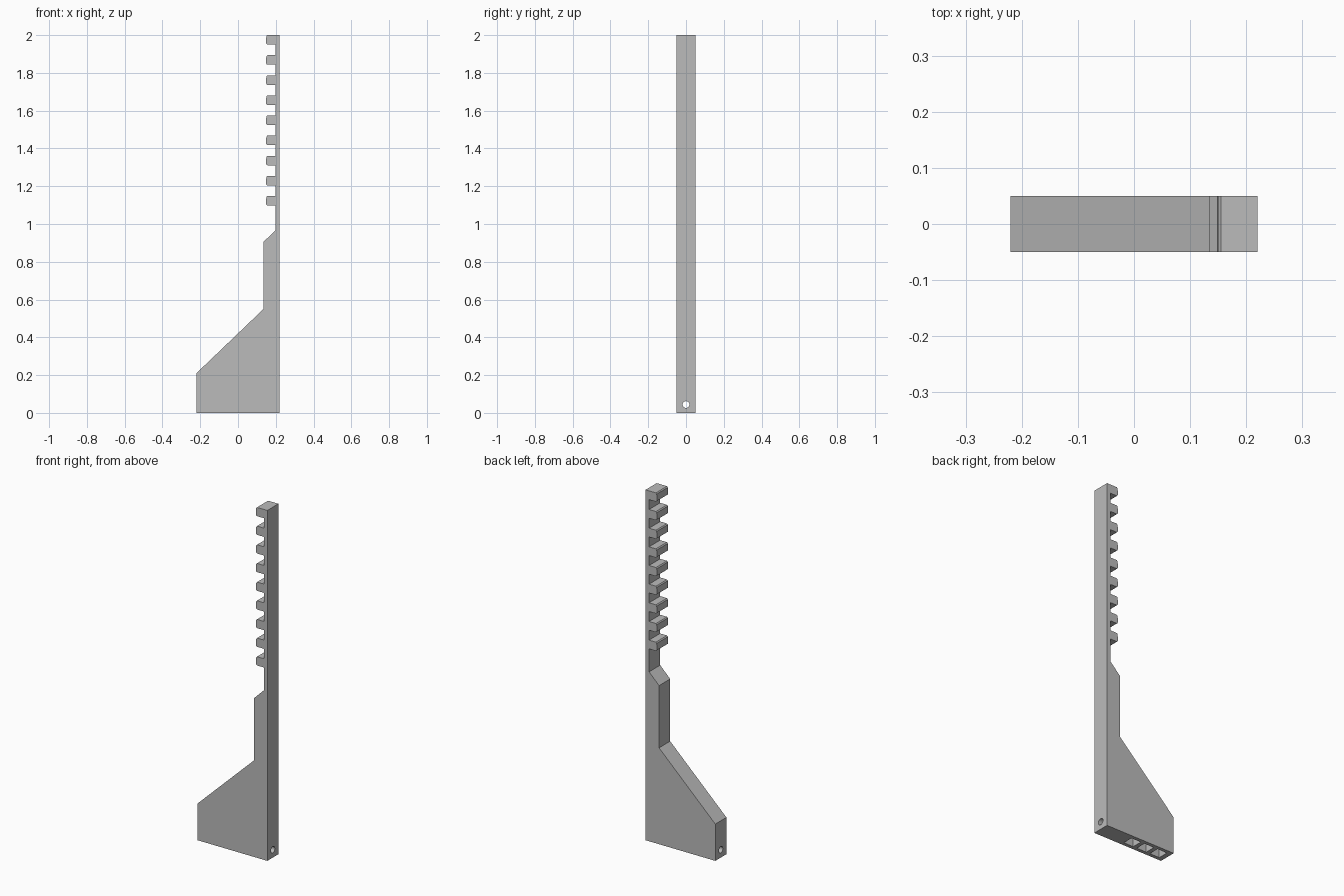
import bpy, bmesh
from mathutils import Matrix

cube = bpy.data.objects.get("Cube")
if cube:
    bpy.data.objects.remove(cube, do_unlink=True)

DEPTH = 0.1
TEETH = 9
PITCH = 0.1065

grey = bpy.data.materials.new("plain grey")
grey.use_nodes = True
grey.diffuse_color = (0.5, 0.5, 0.5, 1)
grey.node_tree.nodes["Principled BSDF"].inputs["Base Color"].default_value = (0.5, 0.5, 0.5, 1)


def add_object(name, bm):
    bmesh.ops.recalc_face_normals(bm, faces=bm.faces)
    mesh = bpy.data.meshes.new(name)
    bm.to_mesh(mesh)
    bm.free()
    mesh.materials.append(grey)
    obj = bpy.data.objects.new(name, mesh)
    bpy.context.collection.objects.link(obj)
    return obj


def extrude_profile(name, points):
    bm = bmesh.new()
    face = bm.faces.new([bm.verts.new((x, -DEPTH / 2, z)) for x, z in points])
    result = bmesh.ops.extrude_face_region(bm, geom=[face])
    verts = [v for v in result["geom"] if isinstance(v, bmesh.types.BMVert)]
    bmesh.ops.translate(bm, verts=verts, vec=(0, DEPTH, 0))
    return add_object(name, bm)


def cut(target, cutter):
    cutter.hide_render = True
    cutter.hide_set(True)
    mod = target.modifiers.new(cutter.name, 'BOOLEAN')
    mod.operation = 'DIFFERENCE'
    mod.solver = 'EXACT'
    mod.object = cutter


# Silhouette: wide foot, stepped stem, thin spine with rounded teeth
outline = [(-0.22, 0), (0.22, 0), (0.22, 2)]
for i in range(TEETH):
    top = 2 - i * PITCH
    low = top - 0.05
    if i:
        outline.append((0.198, top))
    outline += [(0.155, top), (0.15, top - 0.006), (0.148, low + 0.012),
                (0.15, low + 0.004), (0.155, low), (0.198, low)]
outline += [(0.198, 0.967), (0.135, 0.905), (0.135, 0.55), (-0.22, 0.21)]
rack = extrude_profile("toothed_rack", outline)

# Three square pockets in the underside of the foot
bm = bmesh.new()
for i in range(3):
    place = Matrix.Translation((0.011 - i * 0.086, 0, 0.04)) @ Matrix.Diagonal((0.062, 0.06, 0.12, 1))
    bmesh.ops.create_cube(bm, size=1, matrix=place)
cut(rack, add_object("pocket_cutter", bm))

# Pin hole running the length of the foot
bm = bmesh.new()
bmesh.ops.create_cone(bm, cap_ends=True, segments=24, radius1=0.018, radius2=0.018, depth=0.6,
                      matrix=Matrix.Translation((0, 0, 0.044)) @ Matrix.Rotation(1.5708, 4, 'Y'))
cut(rack, add_object("pin_hole_cutter", bm))
